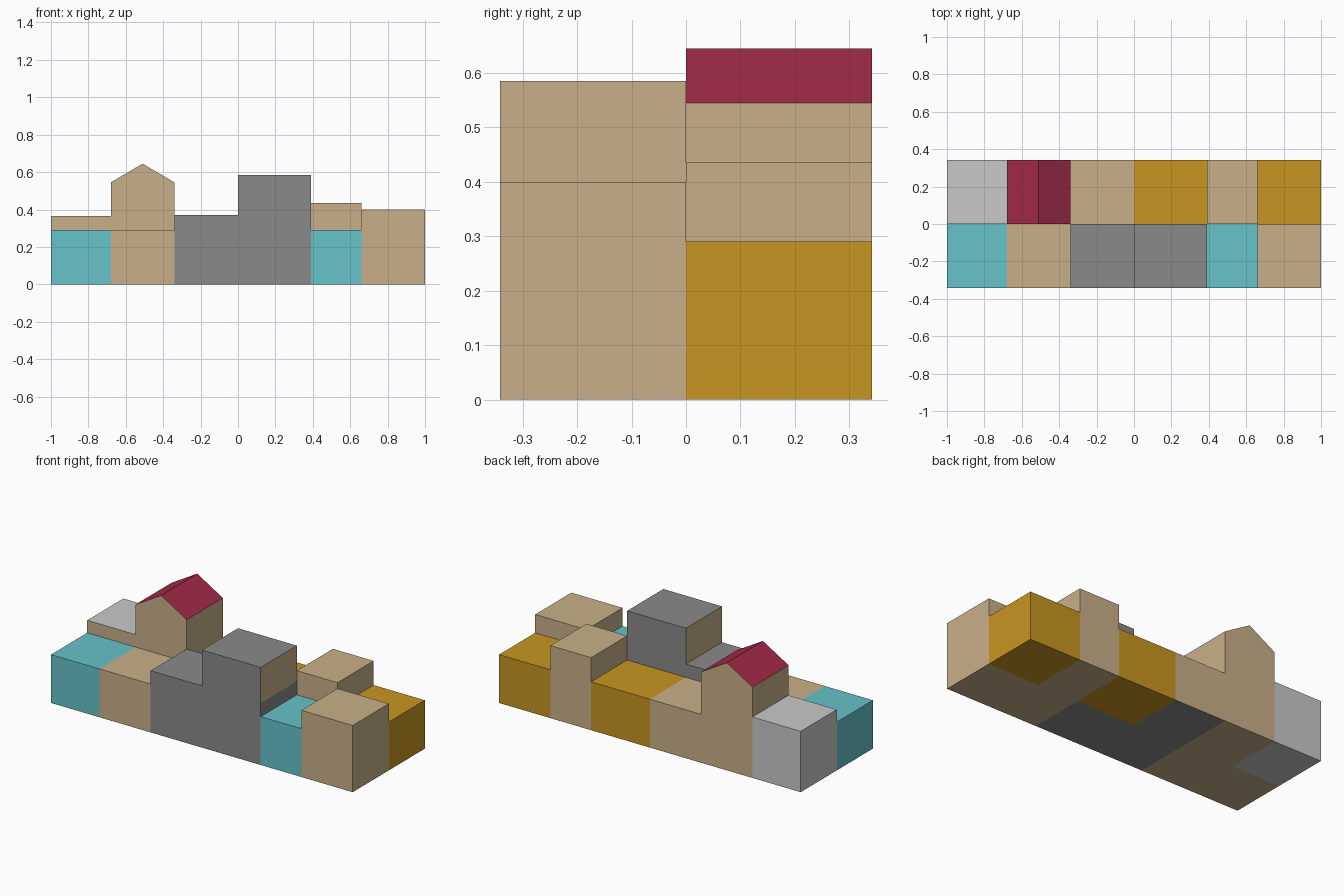
import bpy, bmesh

if "Cube" in bpy.data.objects:
    bpy.data.objects.remove(bpy.data.objects["Cube"])


def linear(c):
    c /= 255
    return c / 12.92 if c <= 0.04045 else ((c + 0.055) / 1.055) ** 2.4


def material(name, r, g, b):
    m = bpy.data.materials.new(name)
    m.diffuse_color = (linear(r), linear(g), linear(b), 1)
    m.use_nodes = True
    m.node_tree.nodes["Principled BSDF"].inputs["Base Color"].default_value = m.diffuse_color
    return m


TAN = material("tan", 201, 176, 137)
GREY = material("mid grey", 138, 138, 138)
PALE = material("pale grey", 201, 201, 201)
TEAL = material("teal", 103, 195, 201)
GOLD = material("gold", 200, 150, 33)
RED = material("roof red", 163, 43, 74)

D = 0.342          # depth of each row
BASE = 0.29        # shared low height
FRONT, BACK = (-D, 0), (0, D)


def prism(name, profile, row, main, rules=()):
    """Extrude an x-z profile along y; rules are (test on face normal, material)."""
    bm = bmesh.new()
    face = bm.faces.new([bm.verts.new((x, row[0], z)) for x, z in profile])
    ext = bmesh.ops.extrude_face_region(bm, geom=[face])
    verts = [v for v in ext["geom"] if isinstance(v, bmesh.types.BMVert)]
    bmesh.ops.translate(bm, verts=verts, vec=(0, row[1] - row[0], 0))
    bmesh.ops.recalc_face_normals(bm, faces=bm.faces)
    mesh = bpy.data.meshes.new(name)
    mesh.materials.append(main)
    for i, (test, mat) in enumerate(rules, 1):
        mesh.materials.append(mat)
        for f in bm.faces:
            if test(f.normal):
                f.material_index = i
    bm.to_mesh(mesh)
    bm.free()
    obj = bpy.data.objects.new(name, mesh)
    bpy.context.collection.objects.link(obj)
    return obj


def block(name, x0, x1, z1, row, main, rules=(), z0=0):
    return prism(name, [(x0, z0), (x1, z0), (x1, z1), (x0, z1)], row, main, rules)


def down(n): return n.z < -0.5
def front(n): return n.y < -0.5
def sideways(n): return abs(n.x) > 0.9
def sloped(n): return 0.1 < n.z < 0.99


# Front row
block("left_pool_block", -1, -0.68, BASE, FRONT, TEAL, [(down, TAN)])
block("low_front_block", -0.68, -0.34, BASE, FRONT, TAN)
block("grey_base_block", -0.34, 0.39, 0.37, FRONT, GREY)
block("grey_tower", 0, 0.39, 0.585, FRONT, GREY, [(sideways, TAN)], z0=0.37)
block("right_pool_block", 0.39, 0.66, BASE, FRONT, TEAL, [(down, TAN)])
block("right_front_block", 0.66, 1, 0.40, FRONT, TAN)

# Back row
block("pale_block", -1, -0.68, 0.365, BACK, PALE, [(front, TAN)])
xl, xr, eave, ridge = -0.68, -0.34, 0.545, 0.645
prism("gabled_house", [(xl, 0), (xr, 0), (xr, eave), ((xl + xr) / 2, ridge), (xl, eave)],
      BACK, TAN, [(sloped, RED)])
block("low_back_block", -0.34, 0, BASE, BACK, TAN, [(down, GREY)])
block("gold_middle_block", 0, 0.39, BASE, BACK, GOLD)
block("back_tower", 0.39, 0.66, 0.435, BACK, TAN)
block("gold_corner_block", 0.66, 1, BASE, BACK, GOLD)
